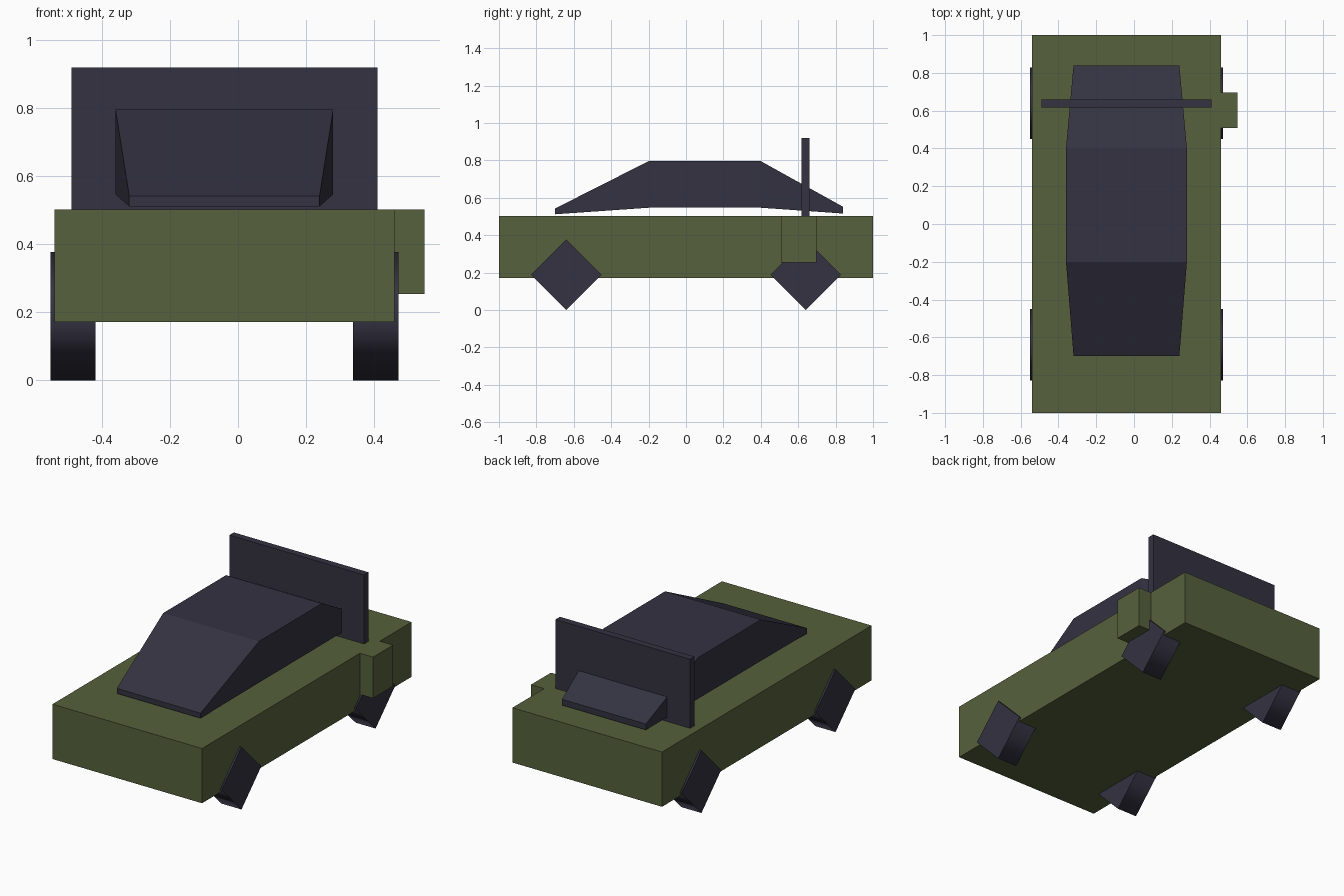
import bpy
import math
from mathutils import Matrix, Vector
import bmesh

if "Cube" in bpy.data.objects:
    bpy.data.objects.remove(bpy.data.objects["Cube"], do_unlink=True)


def make_material(name, rgb):
    mat = bpy.data.materials.new(name)
    mat.use_nodes = True
    colour = (*rgb, 1.0)
    mat.diffuse_color = colour
    mat.node_tree.nodes["Principled BSDF"].inputs["Base Color"].default_value = colour
    return mat


OLIVE = make_material("olive_green", (0.093, 0.119, 0.045))
DARK = make_material("dark_slate", (0.034, 0.032, 0.053))
MID_X = -0.04  # centre line of the vehicle


def finish(bm, name, mat):
    bmesh.ops.recalc_face_normals(bm, faces=bm.faces)
    mesh = bpy.data.meshes.new(name)
    bm.to_mesh(mesh)
    bm.free()
    mesh.materials.append(mat)
    obj = bpy.data.objects.new(name, mesh)
    bpy.context.collection.objects.link(obj)
    return obj


def box(name, low, high, mat):
    low, high = Vector(low), Vector(high)
    bm = bmesh.new()
    matrix = Matrix.Translation((low + high) / 2) @ Matrix.Diagonal((*(high - low), 1))
    bmesh.ops.create_cube(bm, size=1, matrix=matrix)
    return finish(bm, name, mat)


def loft(name, sections, mat):
    """Join rectangular sections (y, half width, bottom, top) along y."""
    bm = bmesh.new()
    rings = []
    for y, half, bottom, top in sections:
        corners = ((-half, bottom), (half, bottom), (half, top), (-half, top))
        rings.append([bm.verts.new((MID_X + x, y, z)) for x, z in corners])
    for a, b in zip(rings, rings[1:]):
        for i in range(4):
            j = (i + 1) % 4
            bm.faces.new((a[i], a[j], b[j], b[i]))
    bm.faces.new(rings[0])
    bm.faces.new(rings[-1])
    return finish(bm, name, mat)


def wheel(name, x, y):
    """Four-sided wheel standing on one corner, with a smooth tread."""
    radius, width = 0.189, 0.133
    bm = bmesh.new()
    matrix = Matrix.Translation((x, y, radius)) @ Matrix.Rotation(math.pi / 2, 4, "Y")
    bmesh.ops.create_cone(bm, cap_ends=True, segments=4, radius1=radius,
                          radius2=radius, depth=width, matrix=matrix)
    for face in bm.faces:
        face.smooth = abs(face.normal.x) < 0.5
    return finish(bm, name, DARK)


# Hull and the box on its left flank
box("body", (-0.54, -1, 0.172), (0.46, 1, 0.503), OLIVE)
box("side_box", (0.40, 0.507, 0.254), (0.548, 0.697, 0.503), OLIVE)

# Cabin, raised slightly off the hull
loft("cabin", [(-0.70, 0.28, 0.512, 0.543),
               (-0.20, 0.32, 0.547, 0.796),
               (0.40, 0.32, 0.547, 0.796),
               (0.84, 0.28, 0.516, 0.552)], DARK)

# Upright panel across the rear
box("rear_panel", (-0.49, 0.618, 0.49), (0.41, 0.66, 0.92), DARK)

# Wheels
for end, y in (("front", -0.64), ("rear", 0.64)):
    for side, sign in (("left", 1), ("right", -1)):
        wheel(f"{end}_{side}_wheel", MID_X + sign * 0.445, y)
